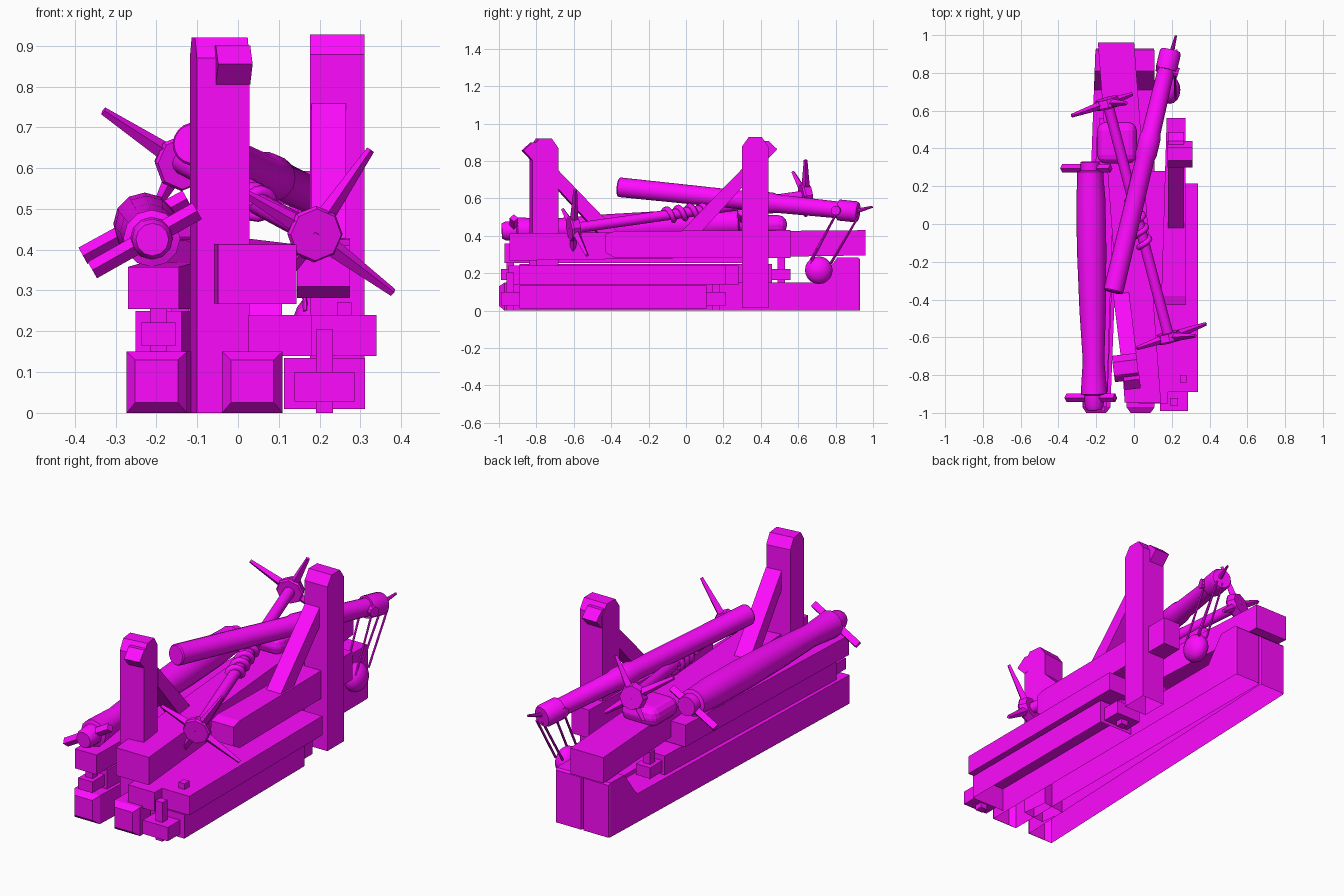
import bpy, bmesh, math
from mathutils import Vector, Matrix

if "Cube" in bpy.data.objects:
    bpy.data.objects.remove(bpy.data.objects["Cube"])

mat = bpy.data.materials.new("magenta")
mat.diffuse_color = (1, 0.003, 1, 1)
mat.use_nodes = True
mat.node_tree.nodes["Principled BSDF"].inputs["Base Color"].default_value = mat.diffuse_color


def finish(name, bm, smooth=False):
    bmesh.ops.recalc_face_normals(bm, faces=bm.faces)
    me = bpy.data.meshes.new(name)
    bm.to_mesh(me)
    bm.free()
    me.materials.append(mat)
    ob = bpy.data.objects.new(name, me)
    bpy.context.collection.objects.link(ob)
    if smooth:
        bpy.ops.object.select_all(action='DESELECT')
        ob.select_set(True)
        bpy.context.view_layer.objects.active = ob
        bpy.ops.object.shade_smooth_by_angle(angle=math.radians(35))
    return ob


def skin(bm, rings):
    """Join equal rings of points into a capped tube."""
    vs = [[bm.verts.new(p) for p in r] for r in rings]
    n = len(vs[0])
    for a, b in zip(vs, vs[1:]):
        for i in range(n):
            j = (i + 1) % n
            bm.faces.new((a[i], a[j], b[j], b[i]))
    bm.faces.new(vs[0][::-1])
    bm.faces.new(vs[-1])


def open_bottom(bm, z):
    """Timbers resting on the ground have no underside."""
    bmesh.ops.recalc_face_normals(bm, faces=bm.faces)
    low = [f for f in bm.faces if all(v.co.z < z + 0.001 for v in f.verts)]
    bmesh.ops.delete(bm, geom=low, context='FACES')


def timber(name, sections, ground=None):
    """Rectangular sections (y, x centre, width, z low, z high) joined along y."""
    bm = bmesh.new()
    skin(bm, [[(x - w / 2, y, a), (x + w / 2, y, a), (x + w / 2, y, b), (x - w / 2, y, b)]
              for y, x, w, a, b in sections])
    if ground is not None:
        open_bottom(bm, ground)
    return finish(name, bm)


def prism(name, x0, x1, yz, ground=None, turn=None):
    """Side profile pushed out along x, optionally turned about (centre, angle)."""
    bm = bmesh.new()
    skin(bm, [[(x, y, z) for y, z in yz] for x in (x0, x1)])
    if ground is not None:
        open_bottom(bm, ground)
    if turn:
        bmesh.ops.rotate(bm, verts=bm.verts, cent=turn[0], matrix=Matrix.Rotation(turn[1], 3, 'Z'))
    return finish(name, bm)


def block(name, x0, x1, y0, y1, z0, z1):
    return prism(name, x0, x1, [(y0, z0), (y1, z0), (y1, z1), (y0, z1)])


def rod(name, a, b, profile, sides=16, smooth=True):
    """Turned part between two points; profile is (fraction, radius)."""
    a, b = Vector(a), Vector(b)
    q = (b - a).to_track_quat('Z', 'Y')
    bm = bmesh.new()
    skin(bm, [[a + (b - a) * t + q @ Vector((r * math.cos(2 * math.pi * i / sides),
                                             r * math.sin(2 * math.pi * i / sides), 0))
               for i in range(sides)] for t, r in profile])
    return finish(name, bm, smooth)


# two base beams with raised rear ends and chamfered tips
for name, xf, xb in (("base_beam_left", -0.2, -0.128), ("base_beam_right", 0.035, 0.032)):
    def cx(y):
        return xf + (xb - xf) * (y + 1) / 1.93
    timber(name, [(y, cx(y), w, a, b) for y, w, a, b in (
        (-1, 0.105, 0.025, 0.13), (-0.97, 0.148, 0, 0.15), (0.71, 0.152, 0, 0.15),
        (0.81, 0.152, 0, 0.285), (0.92, 0.152, 0, 0.285), (0.93, 0.145, 0, 0.275))], 0)


# cross beams stacked on and beside the base, with tenons and locking pegs
def cross_beam(name, xf, xb, w, z0, z1, y0, y1, tenon, peg_z0, peg_z1, ground=None):
    timber(name, [(y0, xf, w, z0, z1), (y1, xb, w, z0, z1)], ground)
    m = (z1 - z0) * 0.14
    for tag, x, a, b in (("front", xf, y0 - tenon, y0), ("rear", xb, y1, y1 + tenon)):
        block(f"{name}_{tag}_tenon", x - w * 0.37, x + w * 0.37, a, b, z0 + m, z1 - m * 2)
        c = (a + b) / 2
        block(f"{name}_{tag}_peg", x - 0.021, x + 0.021, c - 0.02, c + 0.02, peg_z0, peg_z1)


cross_beam("cross_beam_low", 0.212, 0.212, 0.198, 0.01, 0.135, -0.89, 0.11, 0.1, 0, 0.205, 0.01)
cross_beam("cross_beam_left", -0.195, -0.142, 0.112, 0.15, 0.25, -0.89, 0.46, 0.1, 0.15, 0.285)
block("plank_right", 0.18, 0.34, -0.89, 0.215, 0.14, 0.24)
block("plank_right_peg", 0.243, 0.278, -0.84, -0.8, 0.2, 0.27)
block("plank_middle", 0.025, 0.18, -0.95, 0.28, 0.14, 0.24)
timber("roller_support", [(-0.97, -0.207, 0.125, 0.255, 0.358), (0.33, -0.165, 0.125, 0.255, 0.37)])

# long angled beam on top, and the shorter beam by the rear upright
timber("top_beam", [(-0.945, 0.047, 0.192, 0.267, 0.413), (0.96, -0.095, 0.192, 0.295, 0.43)])
timber("upright_foot_beam", [(-0.43, 0.21, 0.13, 0.31, 0.41), (-0.38, 0.21, 0.13, 0.282, 0.425),
                             (0.56, 0.223, 0.1, 0.282, 0.43)])


# uprights: post with chamfered head, diagonal brace, and head peg
def upright(name, x0, x1, yc, d, z0, z1, bx0, bx1, angle):
    turn = (Vector(((x0 + x1) / 2, yc, 0)), math.radians(angle))

    def part(tag, a, b, p, ground=None):
        prism(name + tag, a, b, [(yc + d * y, z) for y, z in p], ground, turn)
    part("", x0, x1, [(-0.07, z0), (0.07, z0), (0.07, z1 - 0.05), (0.035, z1),
                      (-0.035, z1), (-0.07, z1 - 0.05)], z0)
    part("_brace", bx0, bx1, [(0.07, z1 - 0.17), (0.07, z1 - 0.27),
                              (0.3, z1 - 0.52), (0.41, z1 - 0.52)])
    part("_peg", bx0, bx1, [(-0.05, z1 - 0.02), (-0.07, z1 - 0.02), (-0.118, z1 - 0.065),
                            (-0.07, z1 - 0.115), (-0.05, z1 - 0.11)])


upright("front_upright", -0.11, 0.02, -0.76, 1, 0, 0.92, -0.063, 0.022, 7)
upright("rear_upright", 0.177, 0.31, 0.37, -1, 0.015, 0.928, 0.18, 0.265, 0)

# waisted roller with one flat handle through each end
ra, rb = Vector((-0.21, -0.985, 0.425)), Vector((-0.232, 0.33, 0.47))
rod("roller", ra, rb, [(0, 0.04), (0.015, 0.05), (0.06, 0.052), (0.065, 0.07), (0.09, 0.068),
                       (0.2, 0.057), (0.4, 0.07), (0.65, 0.078), (0.85, 0.077), (0.93, 0.07),
                       (0.96, 0.07), (0.965, 0.052), (1, 0.05)], 12)
for tag, a, b in (("front", (-0.357, -0.92, 0.35), (-0.1, -0.92, 0.495)),
                  ("rear", (-0.38, 0.295, 0.385), (-0.125, 0.295, 0.525))):
    rod(f"roller_handle_{tag}", a, b, [(0, 0.023), (1, 0.023)], 4, False)

# throwing arm with bands, tip collar and release spike
aa, ab = Vector((-0.11, -0.36, 0.66)), Vector((0.195, 0.92, 0.527))
rod("throwing_arm", aa, ab, [(0, 0.048), (0.005, 0.053), (0.55, 0.05), (0.57, 0.057), (0.64, 0.057),
                             (0.66, 0.05), (0.92, 0.045), (0.92, 0.057), (0.99, 0.057), (1, 0.05)], 18)
rod("release_spike", ab - Vector((0, 0.03, 0)), (0.222, 0.997, 0.555), [(0, 0.014), (1, 0.006)], 8)
rod("sling_pin", (0.12, 0.835, 0.535), (0.235, 0.8, 0.535), [(0, 0.026), (1, 0.026)], 10)

# sling ropes and pouch
for i, (a, b) in enumerate((((0.15, 0.81, 0.53), (0.165, 0.655, 0.25)),
                            ((0.215, 0.81, 0.53), (0.22, 0.665, 0.25)),
                            ((0.19, 0.92, 0.5), (0.175, 0.775, 0.25)),
                            ((0.225, 0.92, 0.5), (0.22, 0.77, 0.25)))):
    rod(f"sling_rope_{i}", a, b, [(0, 0.006), (1, 0.006)], 6)
bm = bmesh.new()
bmesh.ops.create_uvsphere(bm, u_segments=16, v_segments=10, radius=0.074)
bmesh.ops.scale(bm, vec=(0.75, 1, 1), verts=bm.verts)
bmesh.ops.translate(bm, vec=(0.19, 0.71, 0.216), verts=bm.verts)
finish("sling_pouch", bm, True)

# windlass axle, with a spoked wheel at each end and a rope coil in the middle
wa, wb = Vector((0.185, -0.6, 0.44)), Vector((-0.14, 0.64, 0.615))
rod("windlass_axle", wa, wb, [(0, 0.03), (0.05, 0.028), (1, 0.028)], 12)
axis = (wb - wa).normalized()
spokes = (("front", wa, ((0.14, 0.205), (0.195, -0.145), (-0.17, 0.1), (-0.1, -0.15))),
          ("rear", wb, ((-0.19, 0.125), (0.13, -0.1), (-0.06, -0.11), (0.1, 0.19))))
for tag, c, tips in spokes:
    rod(f"windlass_{tag}_hub", c - axis * 0.025, c + axis * 0.025, [(0, 0.064), (0.2, 0.07), (1, 0.06)], 8, False)
    for i, (dx, dz) in enumerate(tips):
        tip = c + Vector((dx, dx * 0.26 - dz * 0.14, dz))
        rod(f"windlass_{tag}_spoke_{i}", c, tip, [(0, 0.026), (1, 0.01)], 4, False)

cu = bpy.data.curves.new("rope_coil", 'CURVE')
cu.dimensions = '3D'
cu.bevel_depth, cu.bevel_resolution = 0.016, 1
sp = cu.splines.new('POLY')
n, turns = 60, 4
sp.points.add(n)
q = axis.to_track_quat('Z', 'Y')
for i in range(n + 1):
    t, g = i / n, 2 * math.pi * turns * i / n
    p = wa.lerp(wb, 0.39 + 0.2 * t) + q @ Vector((0.032 * math.cos(g), 0.032 * math.sin(g), 0))
    sp.points[i].co = (*p, 1)
cu.materials.append(mat)
bpy.context.collection.objects.link(bpy.data.objects.new("rope_coil", cu))

# soft pad that stops the arm
pad = block("arm_pad", -0.195, 0.015, 0.32, 0.54, 0.41, 0.51)
bev = pad.modifiers.new("round", 'BEVEL')
bev.width, bev.segments = 0.045, 3
